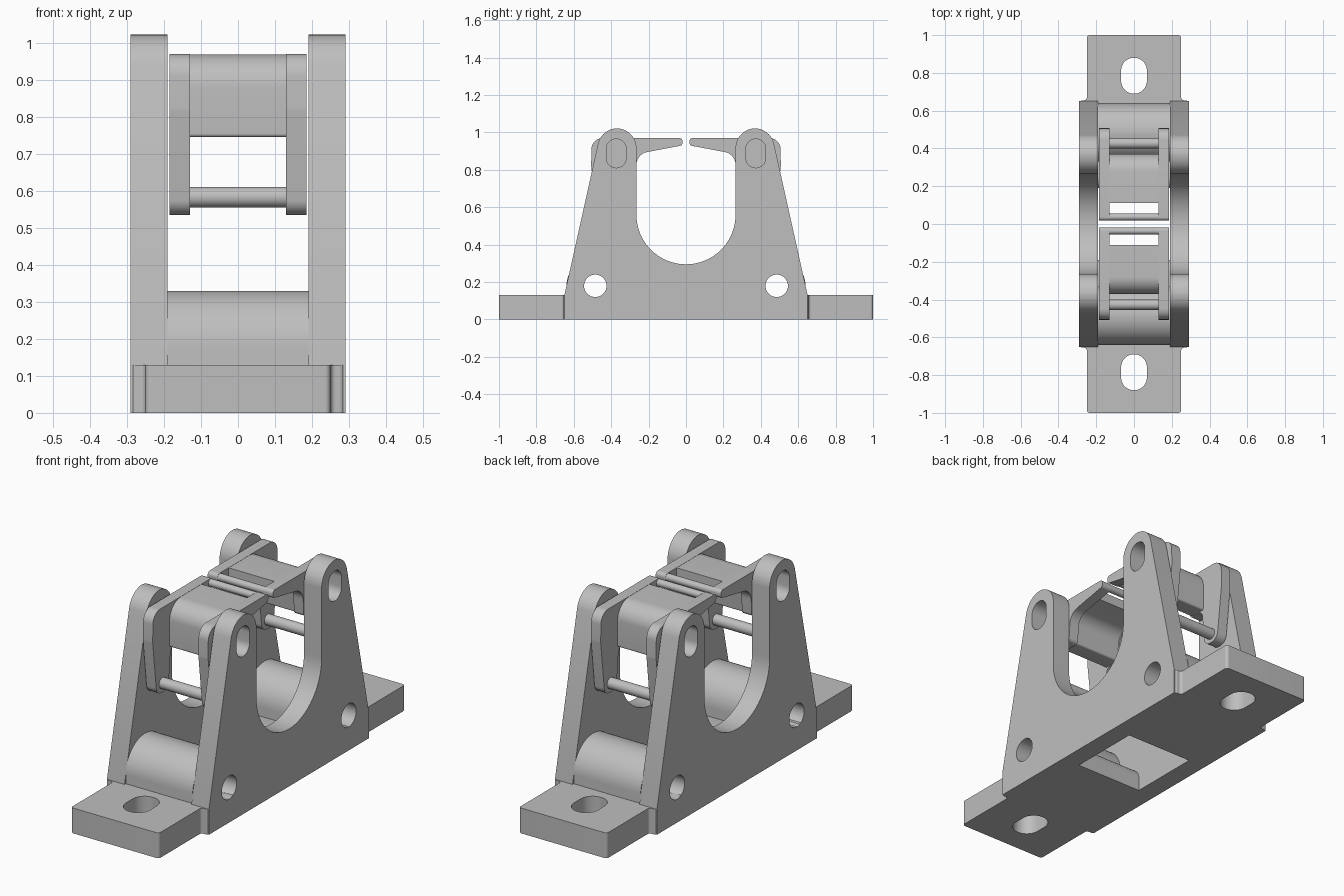
import bpy, bmesh, math
from mathutils import Matrix, Vector

cube = bpy.data.objects.get("Cube")
if cube:
    bpy.data.objects.remove(cube, do_unlink=True)

grey = bpy.data.materials.new("light_grey")
grey.use_nodes = True
colour = (0.52, 0.52, 0.52, 1)
grey.diffuse_color = colour
grey.node_tree.nodes["Principled BSDF"].inputs["Base Color"].default_value = colour

# Local profile axes (u, v, depth) mapped to world (depth, u, v)
ALONG_X = Matrix(((0, 0, 1, 0), (1, 0, 0, 0), (0, 1, 0, 0), (0, 0, 0, 1)))
ALONG_Z = Matrix.Identity(4)


def rounded(corners, steps=12):
    """Closed outline from (u, v, radius) corners, each filleted."""
    out = []
    n = len(corners)
    for i, (u, v, r) in enumerate(corners):
        p = Vector((u, v))
        if r <= 0:
            out.append(p)
            continue
        a = (Vector(corners[i - 1][:2]) - p).normalized()
        b = (Vector(corners[(i + 1) % n][:2]) - p).normalized()
        half = a.angle(b) / 2
        t = r / math.tan(half)
        centre = p + (a + b).normalized() * (r / math.sin(half))
        start, end = p + a * t - centre, p + b * t - centre
        sweep = start.angle_signed(end)
        for k in range(steps + 1):
            ang = -sweep * k / steps
            out.append(centre + Matrix.Rotation(ang, 2) @ start)
    return out


def circle(u, v, r, n=40):
    return [Vector((u + r * math.cos(2 * math.pi * k / n),
                    v + r * math.sin(2 * math.pi * k / n))) for k in range(n)]


def slot(u, v, ru, rv):
    """Rounded slot, longest along v."""
    return rounded([(u - ru, v - rv, ru * .99), (u + ru, v - rv, ru * .99),
                    (u + ru, v + rv, ru * .99), (u - ru, v + rv, ru * .99)])


def flip(loop):
    return [Vector((-p.x, p.y)) for p in loop]


def prism(name, loops, lo, hi, frame=ALONG_X):
    """Extrude an outline with holes between two depths."""
    curve = bpy.data.curves.new(name, 'CURVE')
    curve.dimensions = '2D'
    curve.fill_mode = 'BOTH'
    curve.extrude = (hi - lo) / 2
    for loop in loops:
        s = curve.splines.new('POLY')
        s.points.add(len(loop) - 1)
        for pt, p in zip(s.points, loop):
            pt.co = (p.x, p.y, 0, 1)
        s.use_cyclic_u = True
    temp = bpy.data.objects.new(name + "_outline", curve)
    bpy.context.collection.objects.link(temp)
    bpy.context.view_layer.update()
    deps = bpy.context.evaluated_depsgraph_get()
    mesh = bpy.data.meshes.new_from_object(temp.evaluated_get(deps))
    bpy.data.objects.remove(temp, do_unlink=True)
    bm = bmesh.new()
    bm.from_mesh(mesh)
    bmesh.ops.remove_doubles(bm, verts=bm.verts, dist=1e-5)
    bmesh.ops.translate(bm, verts=bm.verts, vec=(0, 0, (lo + hi) / 2))
    bmesh.ops.transform(bm, matrix=frame, verts=bm.verts)
    bmesh.ops.recalc_face_normals(bm, faces=bm.faces)
    bm.to_mesh(mesh)
    bm.free()
    mesh.materials.clear()
    mesh.materials.append(grey)
    obj = bpy.data.objects.new(name, mesh)
    bpy.context.collection.objects.link(obj)
    bpy.ops.object.select_all(action='DESELECT')
    obj.select_set(True)
    bpy.context.view_layer.objects.active = obj
    bpy.ops.object.shade_smooth_by_angle(angle=math.radians(30))
    return obj


# Base slab with mounting slots, wide middle and central opening
quarter = [(.25, 1, .015), (.25, .655, .015), (.288, .655, .015)]
right_half = quarter + [(x, -y, r) for x, y, r in reversed(quarter)]
outline = right_half + [(-x, -y, r) for x, y, r in right_half]
opening = rounded([(-.19, -.26, 0), (.19, -.26, 0), (.19, .26, 0), (-.19, .26, 0)])
base = prism("base", [rounded(outline), opening,
                      slot(0, .785, .068, .095), slot(0, -.785, .068, .095)],
             0, .13, ALONG_Z)

# Side plates: two uprights around a round-bottomed cradle
HOLE = (.485, .18, .06)
upright = [(.65, 0, 0), (.65, .13, 0), (.452, 1.022, .106), (.265, 1.022, .106)]
arc = [(.265 * math.cos(math.pi * k / 40), .56 - .265 * math.sin(math.pi * k / 40))
       for k in range(41)]
plate = rounded(upright + [(u, v, 0) for u, v in arc]
                + [(-u, v, r) for u, v, r in reversed(upright)])
pivot_slot = slot(.373, .888, .053, .077)
holes = [circle(*HOLE), flip(circle(*HOLE)), pivot_slot, flip(pivot_slot)]
for side, lo in (("left", .19), ("right", -.29)):
    prism(side + "_plate", [plate] + holes, lo, lo + .1)

# Lever cheek, pad and hinge boss outlines
cheek = rounded([(.018, .97, .018), (.505, .97, .06), (.507, .82, .1), (.474, .535, .045),
                 (.38, .535, .045), (.36, .74, .03), (.27, .74, .02), (.262, .885, .07),
                 (.018, .931, .018)])
pad = rounded([(.11, .969, 0), (.37, .969, .09), (.37, .745, .01), (.28, .745, .01),
               (.268, .89, .07), (.11, .92, 0)])
boss = rounded([(.33, .02, 0), (.64, .02, 0), (.64, .33, .154), (.33, .33, .154)])
lip = rounded([(.19, 0, 0), (.34, 0, 0), (.34, .13, 0), (.19, .13, .06)])

for end, turn in (("back", lambda p: p), ("front", flip)):
    prism(end + "_boss", [turn(boss), turn(circle(*HOLE))], -.19, .19)
    prism(end + "_opening_lip", [turn(lip)], -.19, .19)
    prism(end + "_pad", [turn(pad)], -.131, .131)
    for side, lo in (("left", .13), ("right", -.185)):
        prism(f"{end}_{side}_cheek", [turn(cheek)], lo, lo + .055)
    prism(end + "_lower_rod", [turn(circle(.427, .583, .028))], -.135, .135)
    prism(end + "_tip_rod", [turn(circle(.037, .95, .0185))], -.18, .18)

    # Clear the pin hole through the base
    cutter = prism(end + "_pin_cutter", [turn(circle(*HOLE))], -.4, .4)
    cutter.hide_render = True
    cutter.hide_set(True)
    cut = base.modifiers.new(end + "_pin_hole", 'BOOLEAN')
    cut.operation = 'DIFFERENCE'
    cut.solver = 'EXACT'
    cut.object = cutter
